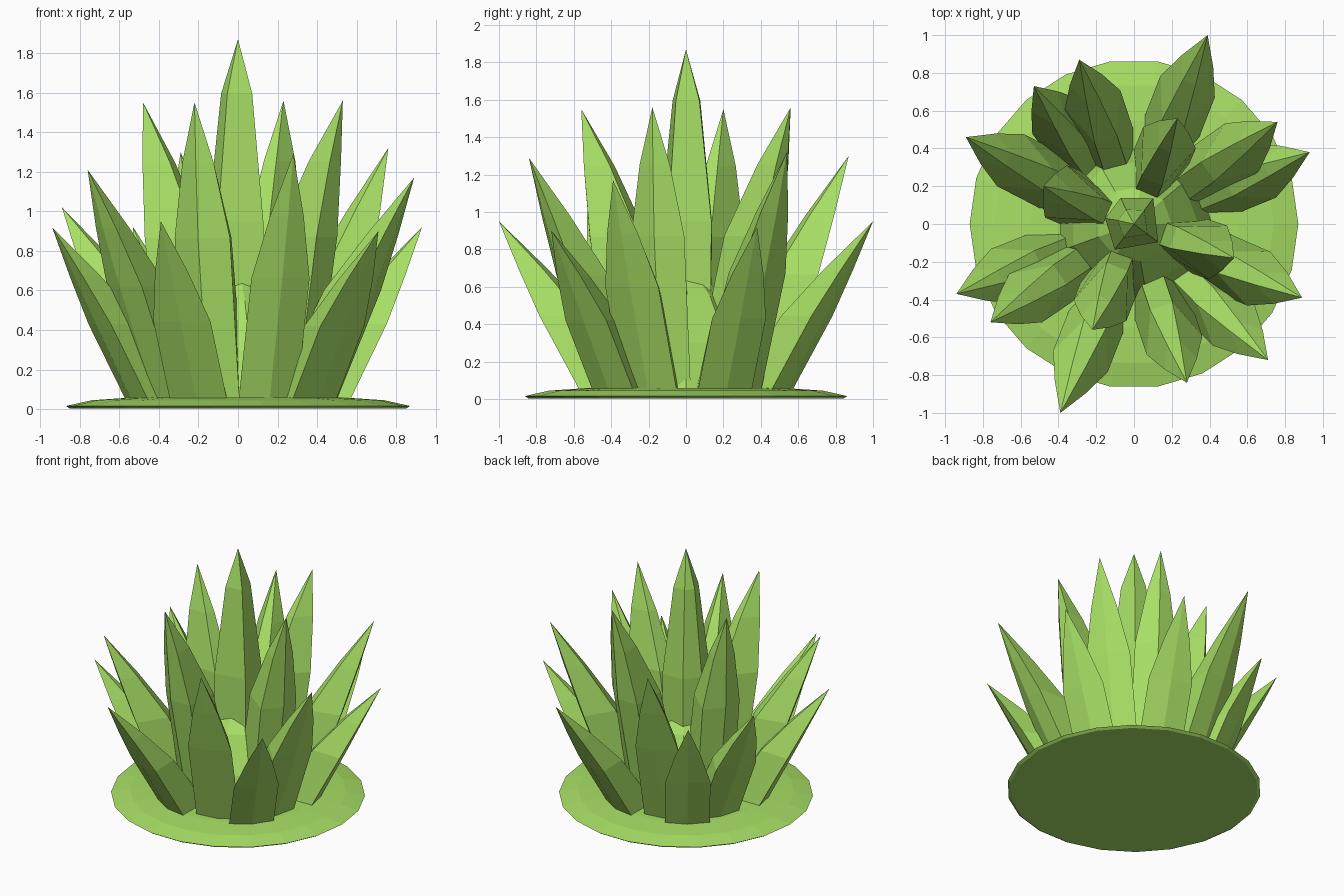
import bpy, bmesh, math
from mathutils import Vector

if "Cube" in bpy.data.objects:
    bpy.data.objects.remove(bpy.data.objects["Cube"])

green = bpy.data.materials.new("leaf green")
green.diffuse_color = (0.39, 0.74, 0.13, 1)
green.use_nodes = True
green.node_tree.nodes["Principled BSDF"].inputs["Base Color"].default_value = green.diffuse_color


def loft(name, rings, tip=None):
    bm = bmesh.new()
    vs = [[bm.verts.new(p) for p in r] for r in rings]
    n = len(vs[0])
    for a, b in zip(vs, vs[1:]):
        for i in range(n):
            bm.faces.new((a[i], a[(i + 1) % n], b[(i + 1) % n], b[i]))
    bm.faces.new(vs[0])
    if tip:
        t = bm.verts.new(tip)
        for i in range(n):
            bm.faces.new((vs[-1][i], vs[-1][(i + 1) % n], t))
    else:
        bm.faces.new(vs[-1])
    bmesh.ops.recalc_face_normals(bm, faces=bm.faces)
    me = bpy.data.meshes.new(name)
    bm.to_mesh(me)
    bm.free()
    me.materials.append(green)
    ob = bpy.data.objects.new(name, me)
    bpy.context.collection.objects.link(ob)


# Pointed leaf: broad, nearly flat outer side and a deep keel inside
# sections are (fraction of length, width, outer ridge, inner keel)
def leaf(name, tip, root_r, sections):
    tip = Vector(tip)
    out = Vector((tip.x, tip.y, 0))
    out = out.normalized() if out.length > 0.01 else Vector((0.8, -0.6, 0))
    side = Vector((-out.y, out.x, 0))
    root = out * root_r + Vector((0, 0, 0.03))
    rings = []
    for t, w, ridge, keel in sections:
        c = root.lerp(tip, t)
        rings.append([c + out * ridge, c + side * w / 2,
                      c - out * keel - side * w * 0.15,
                      c - out * keel + side * w * 0.15, c - side * w / 2][:2]
                     + [c - out * keel + side * w * 0.2,
                        c - out * keel - side * w * 0.2, c - side * w / 2])
    loft(name, rings, tip)


# Low domed ground disc
def circle(r, z, n):
    return [(r * math.cos(i * math.tau / n), r * math.sin(i * math.tau / n), z) for i in range(n)]


loft("ground_disc", [circle(r, z, 22) for r, z in
                     [(0.85, 0.003), (0.87, 0.016), (0.74, 0.045), (0.55, 0.058)]])

# Solid heart where the leaves grow together
loft("heart", [circle(0.42, 0.04, 9), circle(0.34, 0.3, 9), circle(0.2, 0.55, 9)], (0, 0, 0.75))

# Outer, middle and inner rings of leaves
outer = [(-0.94, -0.37, 0.92), (-0.39, -1.0, 0.95), (0.71, -0.72, 0.9),
         (0.93, 0.38, 0.92), (0.39, 1.0, 0.95), (-0.53, 0.73, 0.92)]
middle = [(-0.89, 0.46, 1.02), (-0.76, -0.52, 1.21), (0.28, -0.84, 1.29),
          (0.89, -0.39, 1.17), (0.76, 0.54, 1.32), (-0.29, 0.87, 1.3)]
inner = [(-0.48, 0.2, 1.55), (-0.22, -0.56, 1.55), (0.53, -0.18, 1.56), (0.23, 0.56, 1.56)]
low = [(0, 0.31, 0.03, 0.25), (0.45, 0.31, 0.02, 0.21), (0.72, 0.18, 0.01, 0.12)]
mid = [(0, 0.31, 0.03, 0.27), (0.5, 0.31, 0.03, 0.22), (0.75, 0.18, 0.02, 0.12)]
high = [(0, 0.3, 0.05, 0.3), (0.55, 0.3, 0.06, 0.25), (0.8, 0.17, 0.03, 0.13)]
for i, p in enumerate(outer):
    leaf(f"outer_leaf_{i+1}", p, 0.54, low)
for i, p in enumerate(middle):
    leaf(f"middle_leaf_{i+1}", p, 0.47, mid)
for i, p in enumerate(inner):
    leaf(f"inner_leaf_{i+1}", p, 0.36, high)

# Tall centre leaf
leaf("centre_leaf", (0, 0, 1.87), 0,
     [(0, 0.32, 0.16, 0.14), (0.5, 0.34, 0.16, 0.14), (0.85, 0.18, 0.09, 0.08)])
